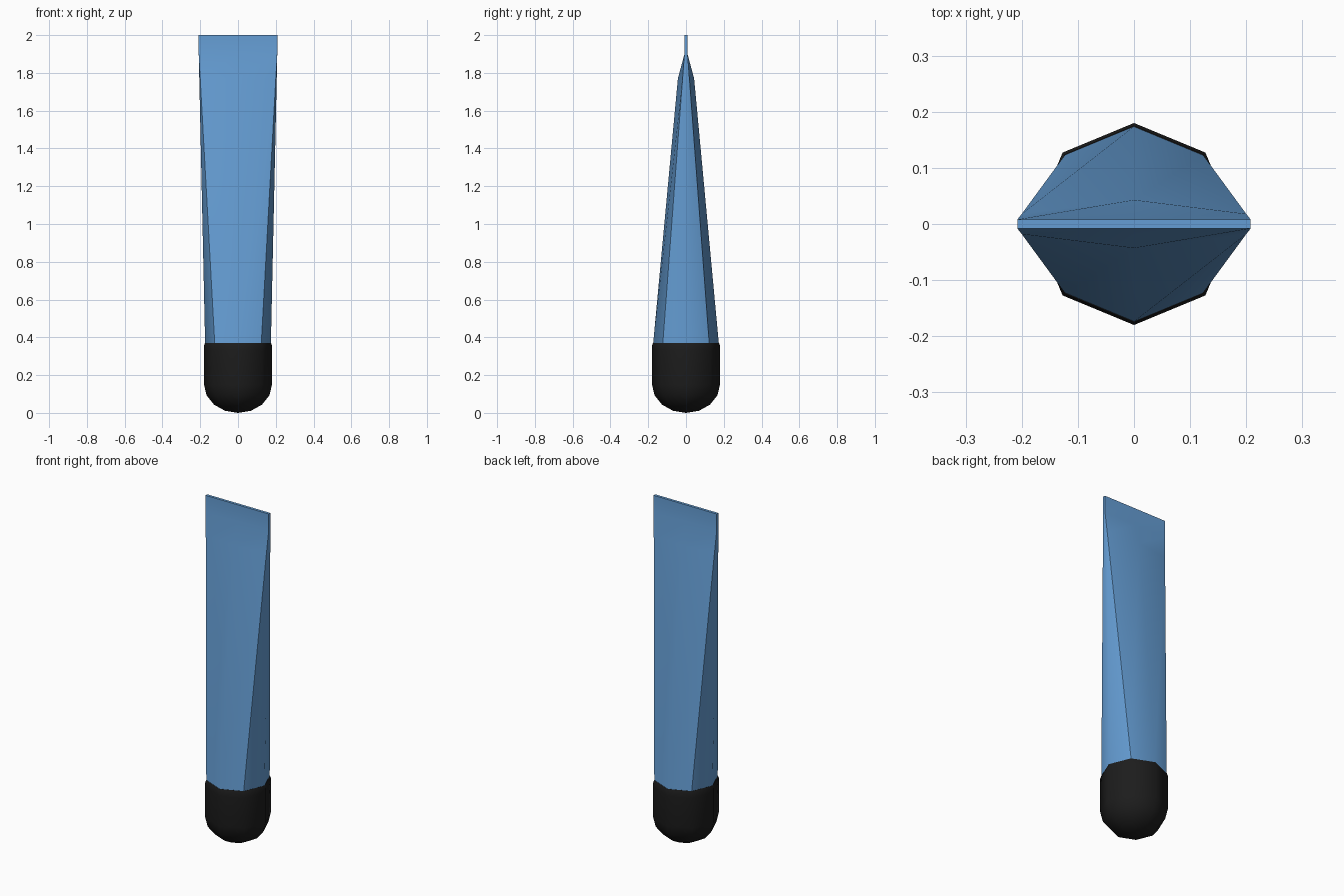
import bpy, bmesh, math

if "Cube" in bpy.data.objects:
    bpy.data.objects.remove(bpy.data.objects["Cube"])

SIDES = 8


def material(name, color):
    m = bpy.data.materials.new(name)
    m.diffuse_color = color
    m.use_nodes = True
    m.node_tree.nodes["Principled BSDF"].inputs["Base Color"].default_value = m.diffuse_color
    return m


def circle(r, z):
    return [(r * math.cos(i * math.tau / SIDES), r * math.sin(i * math.tau / SIDES), z)
            for i in range(SIDES)]


def flattened(x_side, x_diag, y_diag, y_mid, z):
    # squashed eight-point section, counter-clockwise from +x
    return [(x, y, z) for x, y in (
        (x_side, 0), (x_diag, y_diag), (0, y_mid), (-x_diag, y_diag),
        (-x_side, 0), (-x_diag, -y_diag), (0, -y_mid), (x_diag, -y_diag))]


def loft(name, rings, mat, angle, pole=None):
    bm = bmesh.new()
    loops = [[bm.verts.new(p) for p in ring] for ring in rings]
    for a, b in zip(loops, loops[1:]):
        for i in range(SIDES):
            j = (i + 1) % SIDES
            bm.faces.new((a[i], a[j], b[j], b[i]))
    bm.faces.new(loops[-1])
    if pole:
        tip = bm.verts.new(pole)
        for i in range(SIDES):
            bm.faces.new((tip, loops[0][(i + 1) % SIDES], loops[0][i]))
    else:
        bm.faces.new(loops[0][::-1])
    bmesh.ops.recalc_face_normals(bm, faces=bm.faces)
    mesh = bpy.data.meshes.new(name)
    bm.to_mesh(mesh)
    bm.free()
    ob = bpy.data.objects.new(name, mesh)
    bpy.context.collection.objects.link(ob)
    mesh.materials.append(mat)
    bpy.ops.object.select_all(action='DESELECT')
    ob.select_set(True)
    bpy.context.view_layer.objects.active = ob
    bpy.ops.object.shade_smooth_by_angle(angle=math.radians(angle))
    return ob


blue = material("tube_blue", (0.13, 0.34, 0.66, 1))
black = material("cap_black", (0.012, 0.012, 0.012, 1))

# Rounded cap: quarter-ellipse dome, straight wall, slim lip at the top
R, H = 0.18, 0.15
dome = [circle(R * math.sin(t), H * (1 - math.cos(t)))
        for t in (math.radians(22.5 * k) for k in range(1, 5))]
wall = [circle(r, z) for r, z in ((0.18, 0.33), (0.18, 0.355), (0.175, 0.37))]
loft("cap", dome + wall, black, 50, pole=(0, 0, 0))

# Squeeze tube: octagon at the cap pressed into a flat crimped end
loft("tube_body", [
    circle(0.174, 0.365),
    flattened(0.205, 0.2, 0.018, 0.043, 1.77),
    flattened(0.208, 0.208, 0.008, 0.008, 1.9),
    flattened(0.208, 0.208, 0.008, 0.008, 2.0),
], blue, 50)
